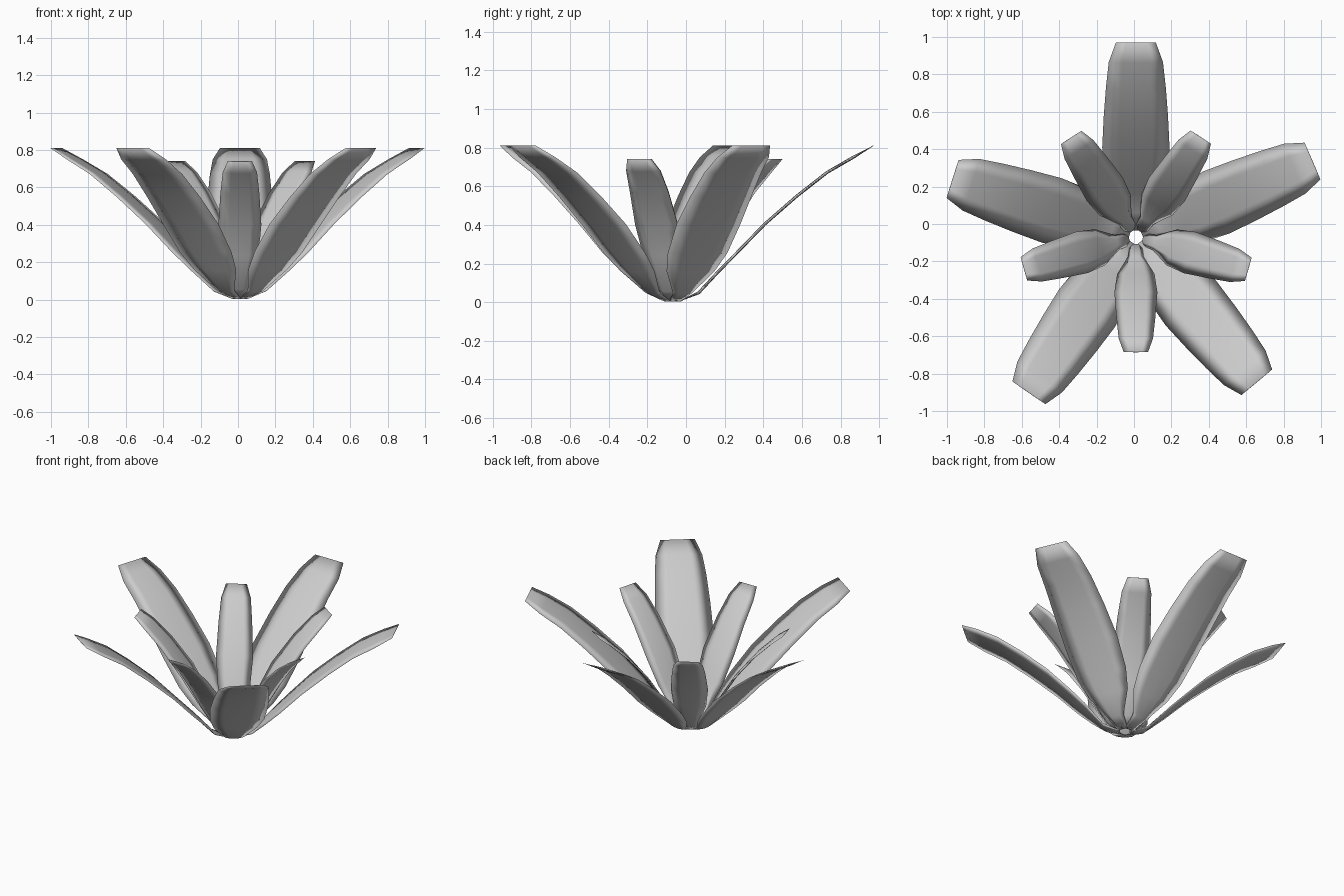
import bpy, bmesh
from math import radians, cos, sin

if "Cube" in bpy.data.objects:
    bpy.data.objects.remove(bpy.data.objects["Cube"])

CENTRE = (0.01, -0.07)

# Rows from base to tip: (fraction of reach, height, half width)
OUTER = [(0.035, 0.005, 0.032), (0.13, 0.048, 0.055), (0.23, 0.16, 0.135), (0.32, 0.255, 0.168),
         (0.46, 0.405, 0.18), (0.62, 0.55, 0.172), (0.77, 0.672, 0.16), (0.90, 0.75, 0.145),
         (1.0, 0.81, 0.107)]
INNER = [(0.06, 0.005, 0.032), (0.17, 0.06, 0.042), (0.32, 0.24, 0.10), (0.48, 0.40, 0.115),
         (0.70, 0.57, 0.104), (0.88, 0.68, 0.092), (1.0, 0.74, 0.065)]


def petal(name, rows, angle, reach, thick=0.008):
    """Thin lens-shaped petal: two skins that meet along the outline."""
    a = radians(angle)
    bm = bmesh.new()
    # Closed ring across the petal: side position and bulge sign
    ring = [(-1, 0), (-0.5, 0.75), (0, 1), (0.5, 0.75), (1, 0), (0.5, -0.75), (0, -1), (-0.5, -0.75)]
    grid = []
    for k, (f, z, w) in enumerate(rows):
        th = thick * (0.15 if k in (0, len(rows) - 1) else 1)
        line = []
        for t, b in ring:
            r, s = f * reach - 0.65 * b * th, t * w
            line.append(bm.verts.new((CENTRE[0] + r * cos(a) - s * sin(a),
                                      CENTRE[1] + r * sin(a) + s * cos(a),
                                      z + 0.75 * b * th)))
        grid.append(line)
    for lo, hi in zip(grid, grid[1:]):
        for i in range(8):
            j = (i + 1) % 8
            bm.faces.new((lo[i], hi[i], hi[j], lo[j]))
    bm.faces.new(grid[0])
    bm.faces.new(grid[-1][::-1])
    bmesh.ops.recalc_face_normals(bm, faces=bm.faces)
    for face in bm.faces:
        face.smooth = True
    mesh = bpy.data.meshes.new(name)
    bm.to_mesh(mesh)
    bm.free()
    bpy.context.collection.objects.link(bpy.data.objects.new(name, mesh))


# Five long outer petals, slightly irregular
for i, (ang, reach) in enumerate([(90, 1.04), (162.4, 1.028), (235.5, 1.01), (-50.2, 1.01), (23.3, 1.028)]):
    petal(f"outer_petal_{i + 1}", OUTER, ang, reach)

# Five short inner petals between them
for i, (ang, reach) in enumerate([(57, 0.637), (123, 0.635), (195.8, 0.622), (270, 0.615), (-16, 0.625)]):
    petal(f"inner_petal_{i + 1}", INNER, ang, reach)
